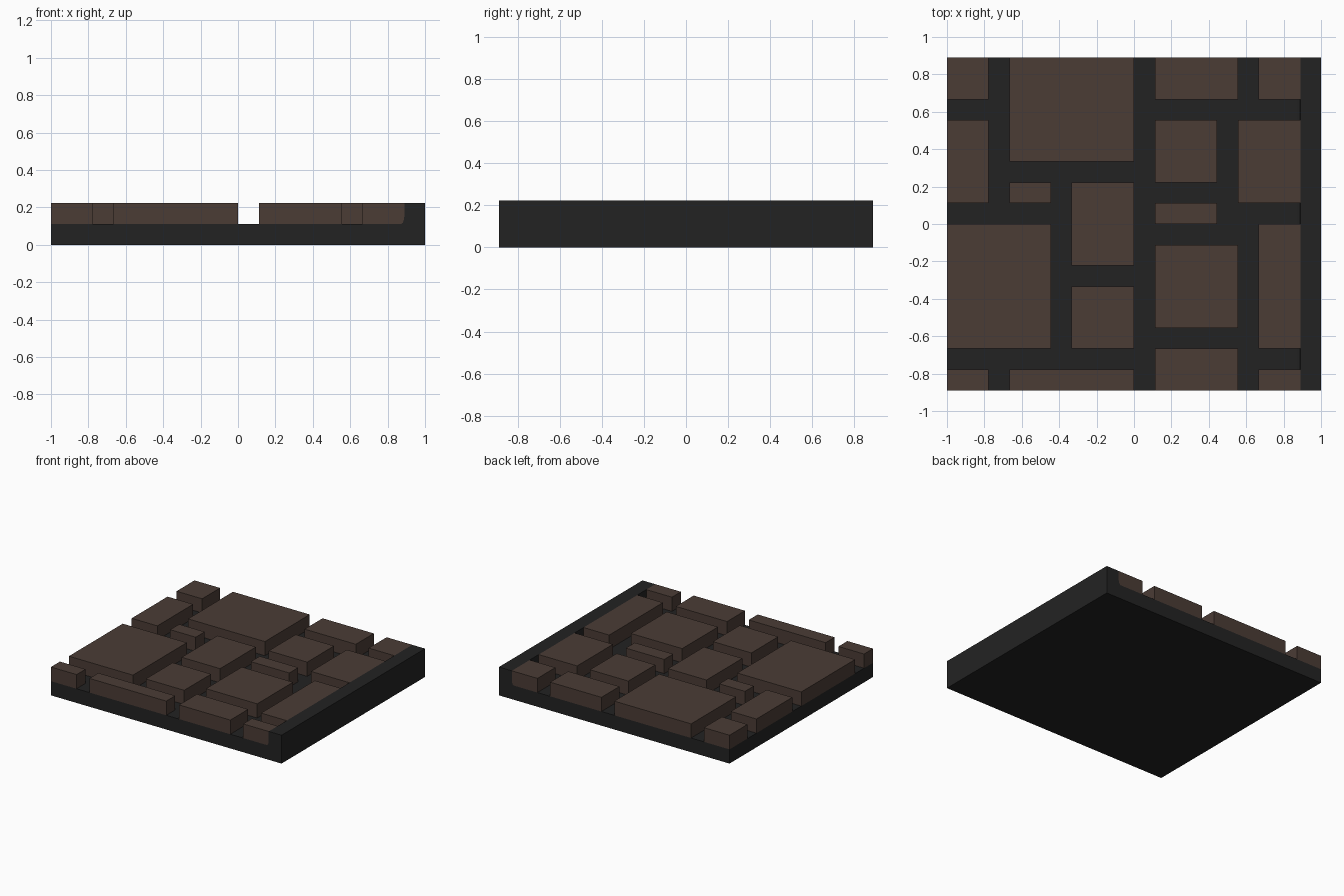
import bpy
import bmesh

cube = bpy.data.objects.get("Cube")
if cube:
    bpy.data.objects.remove(cube, do_unlink=True)

U = 1 / 9                        # layout module
HALF_X, HALF_Y = 9, 8            # slab half extents in modules
BED, TOP, CURB = 1, 2, 8         # bed height, stone height, inner curb face
# Small fillet where the curb meets the bed, from curb down to bed
FILLET = [(8, 1.34), (7.97, 1.16), (7.93, 1.06), (7.84, 1)]


def make_material(name, rgb):
    mat = bpy.data.materials.new(name)
    mat.use_nodes = True
    mat.diffuse_color = (*rgb, 1)
    bsdf = next(n for n in mat.node_tree.nodes if n.type == "BSDF_PRINCIPLED")
    bsdf.inputs["Base Color"].default_value = (*rgb, 1)
    bsdf.inputs["Roughness"].default_value = 0.9
    return mat


def extrude_profile(name, profile, y0, y1, mat):
    """Prism from an x-z profile (in modules) running from y0 to y1."""
    bm = bmesh.new()
    face = bm.faces.new([bm.verts.new((x * U, y0 * U, z * U)) for x, z in profile])
    moved = bmesh.ops.extrude_face_region(bm, geom=[face])["geom"]
    verts = [v for v in moved if isinstance(v, bmesh.types.BMVert)]
    bmesh.ops.translate(bm, verts=verts, vec=(0, (y1 - y0) * U, 0))
    bmesh.ops.recalc_face_normals(bm, faces=bm.faces[:])
    mesh = bpy.data.meshes.new(name)
    bm.to_mesh(mesh)
    bm.free()
    mesh.materials.append(mat)
    obj = bpy.data.objects.new(name, mesh)
    bpy.context.scene.collection.objects.link(obj)
    return obj


mortar = make_material("dark mortar", (0.0165, 0.0165, 0.0165))
stone = make_material("brown stone", (0.070, 0.045, 0.036))

# Bed with the raised curb along one side
slab = [(-HALF_X, 0), (HALF_X, 0), (HALF_X, TOP), (CURB, TOP)] + FILLET + [(-HALF_X, BED)]
extrude_profile("bed_and_curb", slab, -HALF_Y, HALF_Y, mortar)

# Paving stones: x0, x1, y0, y1 in modules
STONES = [
    (-9, -7, 6, 8), (-6, 0, 3, 8), (1, 5, 6, 8), (6, 8, 6, 8),
    (-9, -7, 1, 5), (-6, -4, 1, 2), (-3, 0, -2, 2), (1, 4, 2, 5),
    (5, 8, 1, 5), (1, 4, 0, 1), (-9, -4, -6, 0), (-3, 0, -6, -3),
    (1, 5, -5, -1), (6, 8, -6, 0),
    (-9, -7, -8, -7), (-6, 0, -8, -7), (1, 5, -8, -6), (6, 8, -8, -7),
]
for i, (x0, x1, y0, y1) in enumerate(STONES, 1):
    # Stones against the curb follow its fillet
    corner = FILLET if x1 == CURB else [(x1, BED)]
    profile = [(x0, BED), (x0, TOP), (x1, TOP)] + corner
    extrude_profile(f"paving_stone_{i:02d}", profile, y0, y1, stone)
